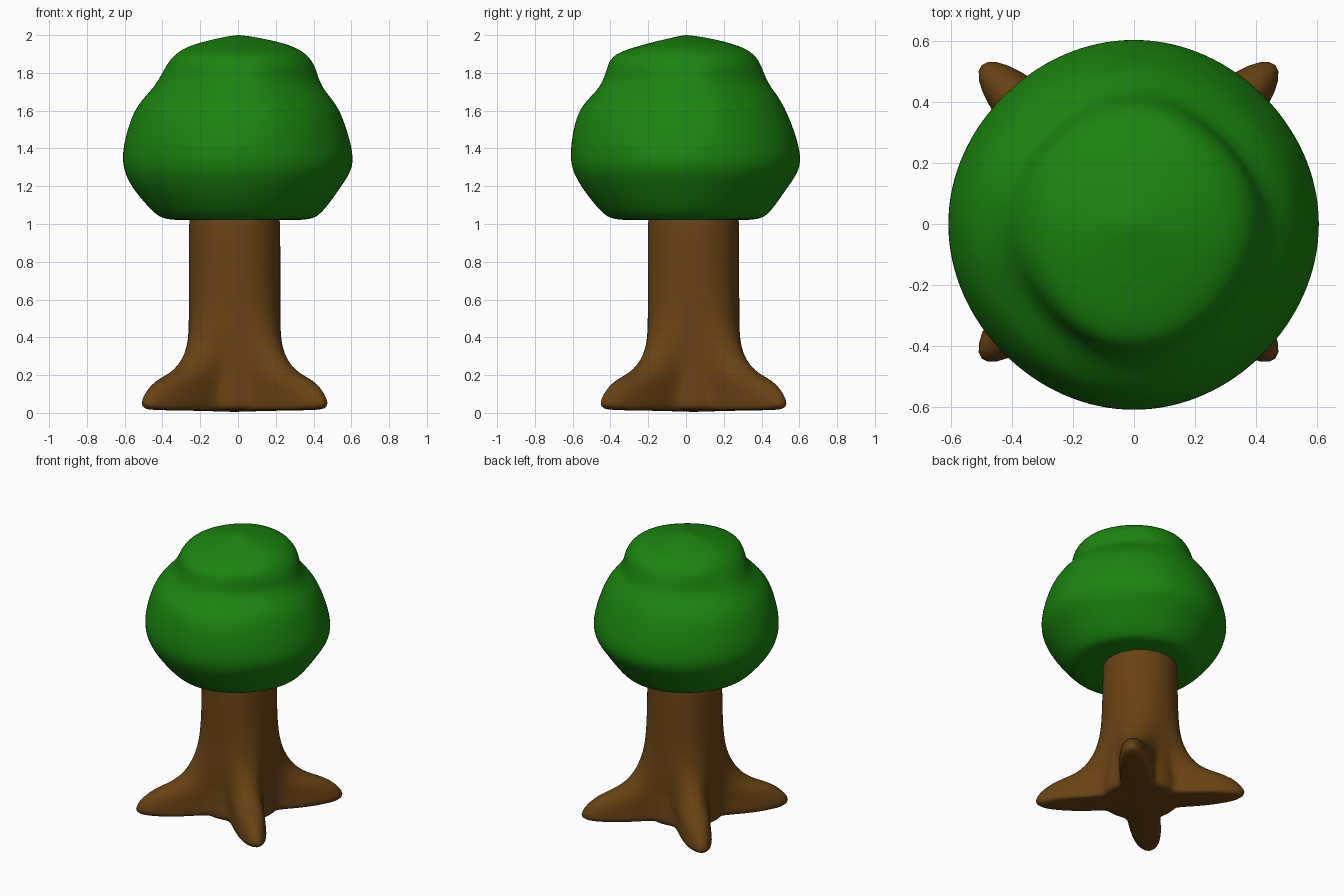
import bpy, math
from math import cos, sin, pi


def loft(name, rings, bottom, top, color, levels):
    """Skin a stack of closed rings, closed by a pole at each end."""
    n = len(rings[0])
    verts = [p for ring in rings for p in ring] + [bottom, top]
    b, t = len(verts) - 2, len(verts) - 1
    last = (len(rings) - 1) * n
    faces = []
    for i in range(n):
        j = (i + 1) % n
        for k in range(len(rings) - 1):
            faces.append((k * n + i, k * n + j, (k + 1) * n + j, (k + 1) * n + i))
        faces.append((b, j, i))
        faces.append((t, last + i, last + j))
    mesh = bpy.data.meshes.new(name)
    mesh.from_pydata(verts, [], faces)
    mesh.polygons.foreach_set("use_smooth", [True] * len(faces))
    mat = bpy.data.materials.new(name + "_color")
    mat.diffuse_color = color
    mesh.materials.append(mat)
    obj = bpy.data.objects.new(name, mesh)
    bpy.context.collection.objects.link(obj)
    sub = obj.modifiers.new("smooth", 'SUBSURF')
    sub.levels = sub.render_levels = levels
    return obj


# Trunk: round at the top, flaring into four diagonal roots
# (z, root radius, valley radius, root sharpness)
TRUNK = [(0.012, 0.30, 0.14, 7), (0.014, 0.60, 0.22, 8), (0.02, 0.675, 0.25, 8),
         (0.05, 0.70, 0.26, 8), (0.10, 0.67, 0.255, 8), (0.15, 0.615, 0.25, 7),
         (0.185, 0.54, 0.25, 6), (0.21, 0.47, 0.245, 5), (0.25, 0.40, 0.245, 4),
         (0.31, 0.34, 0.245, 3), (0.40, 0.29, 0.245, 2), (0.50, 0.263, 0.242, 2),
         (0.62, 0.25, 0.242, 2), (0.80, 0.245, 0.242, 2), (1.05, 0.242, 0.242, 2),
         (1.06, 0.23, 0.23, 2)]
CX, CY, N = -0.018, 0.04, 96
rings = []
for z, root, valley, p in TRUNK:
    ring = []
    for i in range(N):
        a = 2 * pi * i / N
        r = valley + (root - valley) * abs(sin(2 * a) if p < 3 else sin(a + 0) * cos(a) * 2) ** p
        ring.append((CX + r * cos(a), CY + r * sin(a), z))
    rings.append(ring)
loft("trunk", rings, (CX, CY, 0.005), (CX, CY, 1.06), (0.141, 0.055, 0.007, 1), 1)

# Canopy: lumpy crown, radii towards +x, +y, -x, -y at each height
CANOPY = [(1.02, 0.20, 0.20, 0.20, 0.20), (1.02, 0.37, 0.37, 0.37, 0.37),
          (1.04, 0.43, 0.43, 0.43, 0.43), (1.12, 0.495, 0.49, 0.505, 0.50),
          (1.20, 0.55, 0.545, 0.57, 0.56), (1.29, 0.612, 0.61, 0.612, 0.61),
          (1.38, 0.613, 0.61, 0.617, 0.617), (1.50, 0.58, 0.575, 0.59, 0.602),
          (1.62, 0.535, 0.525, 0.545, 0.565), (1.69, 0.475, 0.48, 0.48, 0.49),
          (1.75, 0.435, 0.435, 0.43, 0.445), (1.83, 0.415, 0.405, 0.388, 0.42),
          (1.90, 0.37, 0.37, 0.34, 0.395), (1.95, 0.28, 0.275, 0.25, 0.23),
          (1.985, 0.12, 0.12, 0.10, 0.08)]
M = 32
rings = []
for z, *radii in CANOPY:
    ring = []
    notch = 0.025 * math.exp(-((z - 1.75) / 0.06) ** 2)
    for i in range(M):
        a = 2 * pi * i / M
        q, f = divmod(i * 4 / M, 1)
        w = (1 - cos(pi * f)) / 2
        r = radii[int(q)] * (1 - w) + radii[(int(q) + 1) % 4] * w
        r -= (notch + 0.008) * sin(2 * a) ** 2
        ring.append((r * cos(a), r * sin(a), z))
    rings.append(ring)
loft("canopy", rings, (0, 0, 1.02), (0, 0, 2.003), (0.011, 0.23, 0.005, 1), 2)
